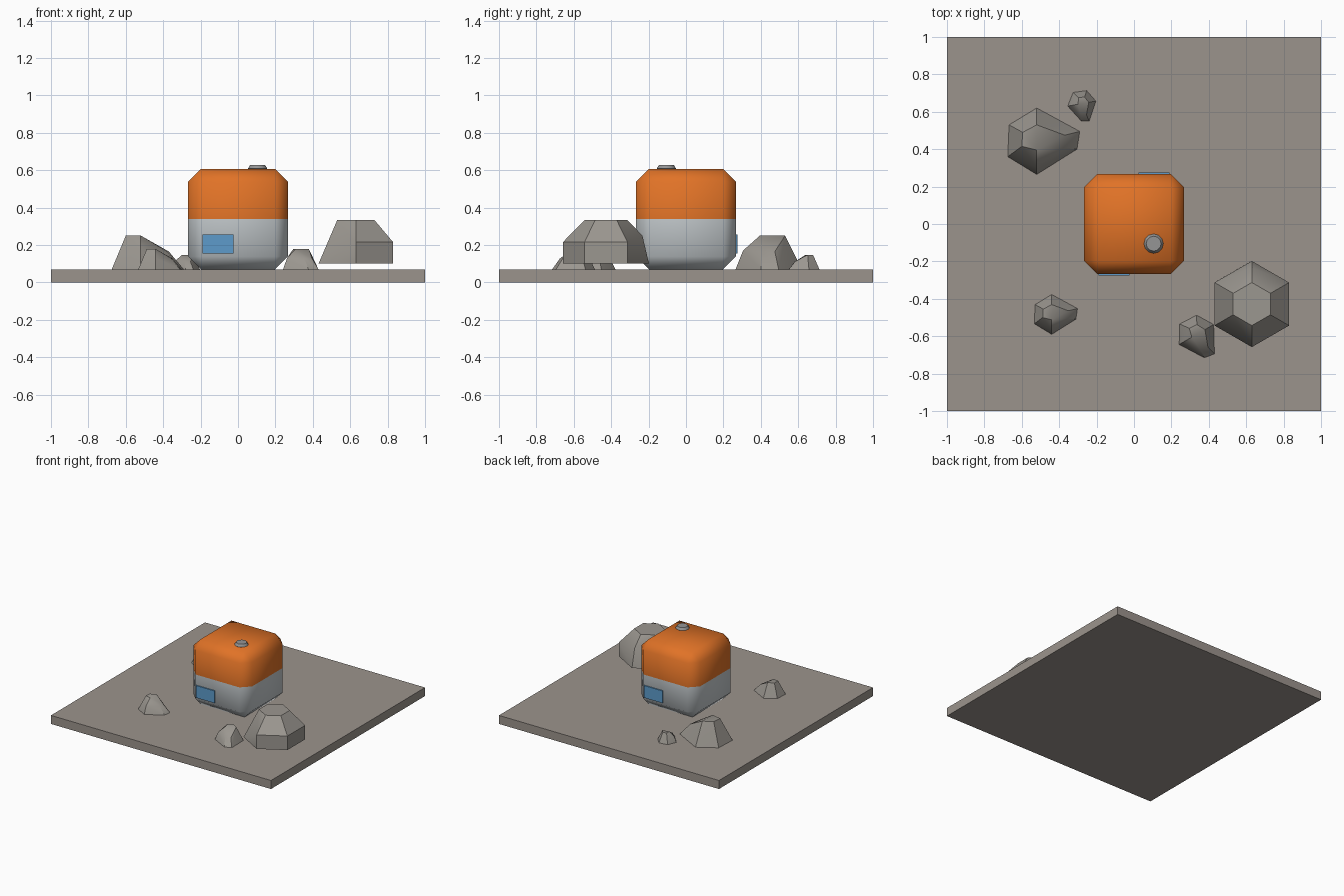
import bpy
import bmesh
import math
from mathutils import Matrix, Vector

default_cube = bpy.data.objects.get("Cube")
if default_cube:
    bpy.data.objects.remove(default_cube, do_unlink=True)


def make_material(name, colour):
    material = bpy.data.materials.new(name)
    material.use_nodes = True
    material.diffuse_color = (*colour, 1)
    material.node_tree.nodes["Principled BSDF"].inputs["Base Color"].default_value = (*colour, 1)
    return material


ground_grey = make_material("ground grey", (0.33, 0.295, 0.265))
rock_grey = make_material("rock grey", (0.33, 0.31, 0.28))
orange = make_material("orange", (0.75, 0.17, 0.02))
pale_grey = make_material("pale grey", (0.56, 0.6, 0.62))
window_blue = make_material("window blue", (0.11, 0.33, 0.6))
vent_grey = make_material("vent grey", (0.3, 0.3, 0.3))


def make_object(name, bm, materials, smooth_angle=None):
    bmesh.ops.recalc_face_normals(bm, faces=bm.faces)
    mesh = bpy.data.meshes.new(name)
    bm.to_mesh(mesh)
    bm.free()
    for material in materials:
        mesh.materials.append(material)
    obj = bpy.data.objects.new(name, mesh)
    bpy.context.collection.objects.link(obj)
    if smooth_angle:
        bpy.ops.object.select_all(action="DESELECT")
        obj.select_set(True)
        bpy.context.view_layer.objects.active = obj
        bpy.ops.object.shade_smooth_by_angle(angle=math.radians(smooth_angle))
    return obj


def box(centre, size):
    bm = bmesh.new()
    matrix = Matrix.Translation(centre) @ Matrix.Diagonal((*size, 1))
    bmesh.ops.create_cube(bm, size=1, matrix=matrix)
    return bm


def make_rock(name, points, centre, scale=1, turn=0):
    """Convex boulder hulled from local points, turned and scaled into place."""
    bm = bmesh.new()
    for point in points:
        bm.verts.new(point)
    hull = bmesh.ops.convex_hull(bm, input=bm.verts)
    loose = {v for v in hull["geom_interior"] + hull["geom_unused"]
             if isinstance(v, bmesh.types.BMVert) and v.is_valid and not v.link_faces}
    bmesh.ops.delete(bm, geom=list(loose), context="VERTS")
    bmesh.ops.dissolve_limit(bm, angle_limit=math.radians(2), verts=bm.verts, edges=bm.edges)
    bm.transform(Matrix.Translation(centre) @ Matrix.Rotation(math.radians(turn), 4, "Z")
                 @ Matrix.Scale(scale, 4))
    make_object(name, bm, [rock_grey], 35)


def hexagon(radius, z):
    angles = [math.radians(30 + 60 * i) for i in range(6)]
    return [Vector((radius * math.cos(a), radius * math.sin(a), z)) for a in angles]


# Ground slab
GROUND = 0.07
make_object("ground_slab", box((0, 0, GROUND / 2), (2, 2, GROUND)), [ground_grey])

# Chamfered cabin, split into a pale lower half and an orange upper half
SPLIT = 0.34
bm = box((0, 0, 0.338), (0.532, 0.532, 0.536))
bmesh.ops.bevel(bm, geom=bm.edges[:], offset=0.068, segments=1, affect="EDGES")
bmesh.ops.bisect_plane(bm, geom=bm.verts[:] + bm.edges[:] + bm.faces[:],
                       plane_co=(0, 0, SPLIT), plane_no=(0, 0, 1))
for face in bm.faces:
    face.material_index = int(face.calc_center_median().z > SPLIT)
make_object("cabin", bm, [pale_grey, orange], 60)

# Matching windows on the front and back walls
for name, side in (("front_window", -1), ("back_window", 1)):
    make_object(name, box((side * 0.107, side * 0.27, 0.205), (0.168, 0.0095, 0.1)), [window_blue])

# Roof vent with a flared rim
bm = bmesh.new()
rings = []
for radius, z in ((0.04, 0.6), (0.052, 0.608), (0.04, 0.627)):
    rings.append([bm.verts.new((0.105 + radius * math.cos(i * math.tau / 12),
                                -0.105 + radius * math.sin(i * math.tau / 12), z))
                  for i in range(12)])
for lower, upper in zip(rings, rings[1:]):
    for i in range(12):
        j = (i + 1) % 12
        bm.faces.new((lower[i], lower[j], upper[j], upper[i]))
bm.faces.new(rings[0][::-1])
bm.faces.new(rings[-1])
make_object("roof_vent", bm, [vent_grey], 35)

# Large boulder: upright on its front and right, sloping at its left and back
base = hexagon(0.23, 0.1)
shoulder = [p + Vector((0, 0, 0.115)) for p in base if p.x > 0.1 or p.y < -0.2]
back_bulge = [Vector((0, 0.195, 0.25))]
make_rock("large_boulder", base + shoulder + back_bulge + hexagon(0.115, 0.333),
          (0.63, -0.428, 0))

# Leaning boulder shape, repeated at several sizes
leaning = [
    (0, 0.175, 0), (-0.148, 0.085, 0), (-0.155, -0.085, 0),
    (0, -0.18, 0), (0.215, -0.045, 0), (0.23, 0.05, 0),
    (0, -0.14, 0.1), (0.15, 0.03, 0.095), (0.14, -0.04, 0.095),
    (-0.075, 0.045, 0.18), (0, 0.085, 0.18), (0, -0.05, 0.18), (-0.08, -0.03, 0.18),
]
for name, x, y, scale, turn in (
    ("back_right_boulder", -0.52, 0.445, 1, 0),
    ("front_right_stone", -0.44, -0.482, 0.6, 0),
    ("front_left_stone", 0.335, -0.59, 0.6, -60),
    ("back_stone", -0.278, 0.644, 0.43, -80),
):
    make_rock(name, leaning, (x, y, GROUND), scale, turn)
